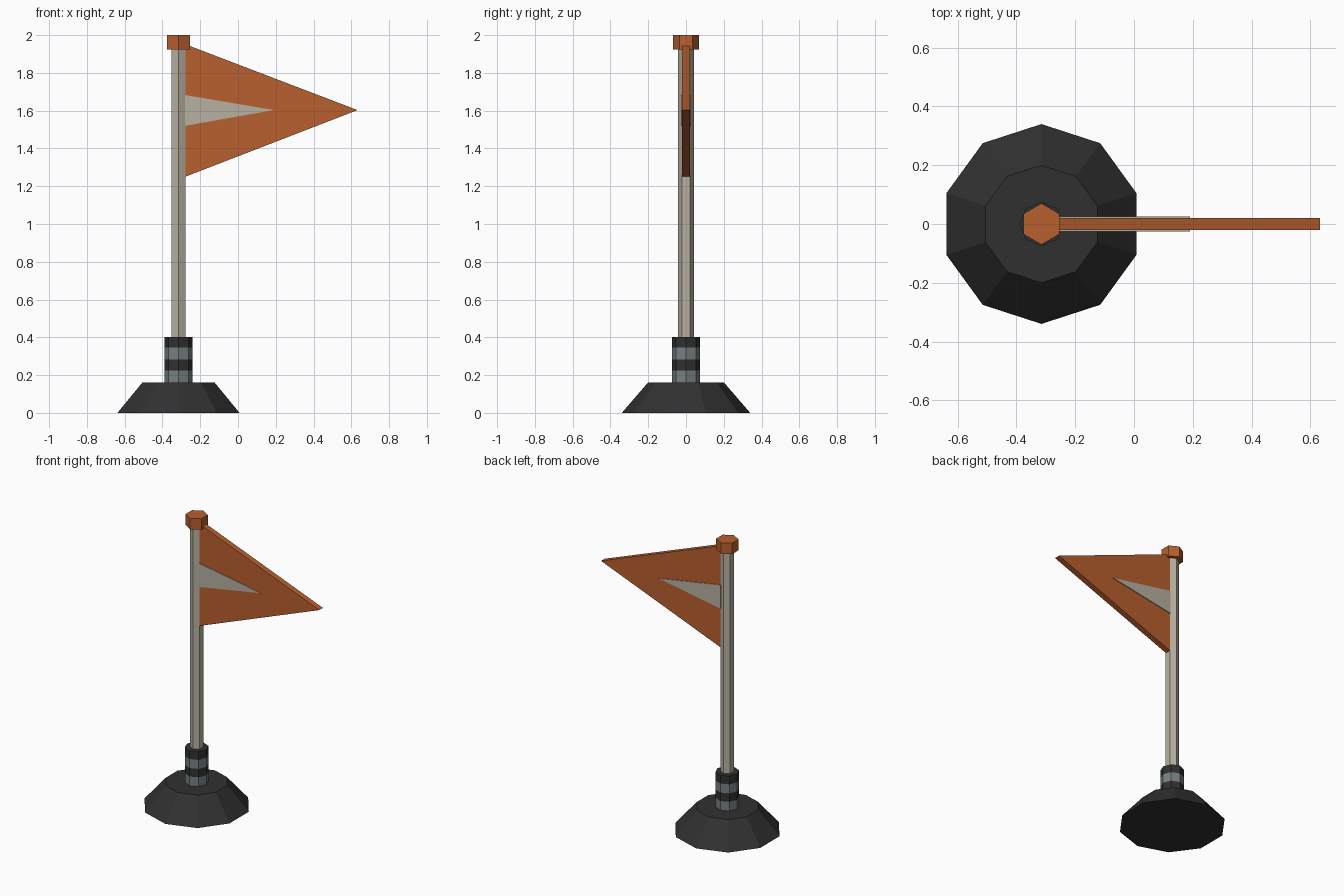
import bpy, bmesh, math

cube = bpy.data.objects.get("Cube")
if cube:
    bpy.data.objects.remove(cube, do_unlink=True)

POLE_X = -0.315


def material(name, rgb):
    m = bpy.data.materials.new(name)
    m.use_nodes = True
    m.diffuse_color = (*rgb, 1)
    m.node_tree.nodes["Principled BSDF"].inputs["Base Color"].default_value = (*rgb, 1)
    return m


orange = material("burnt orange", (0.48, 0.115, 0.028))
pale = material("pale stone", (0.48, 0.44, 0.36))
grey = material("steel grey", (0.18, 0.215, 0.223))
black = material("rubber black", (0.03, 0.03, 0.03))


def finish(name, bm, mat):
    bmesh.ops.recalc_face_normals(bm, faces=bm.faces)
    mesh = bpy.data.meshes.new(name)
    bm.to_mesh(mesh)
    bm.free()
    mesh.materials.append(mat)
    obj = bpy.data.objects.new(name, mesh)
    bpy.context.collection.objects.link(obj)
    return obj


def post(name, sides, r_low, r_high, z_low, z_high, mat):
    """Flat-sided upright cylinder or cone with a corner facing the back."""
    bm = bmesh.new()
    bmesh.ops.create_cone(bm, cap_ends=True, segments=sides, radius1=r_low,
                          radius2=r_high, depth=z_high - z_low)
    # Put the first corner on the +y axis whatever the side count
    first = max(bm.verts, key=lambda v: v.co.y).co
    turn = math.pi / 2 - math.atan2(first.y, first.x)
    c, s = math.cos(turn), math.sin(turn)
    for v in bm.verts:
        x, y, z = v.co
        v.co = (c * x - s * y + POLE_X, s * x + c * y, z + (z_low + z_high) / 2)
    return finish(name, bm, mat)


def pennant(name, x_tip, z_low, z_high, half_thick, mat):
    """Triangular plate pointing to +x."""
    bm = bmesh.new()
    outline = [(-0.28, z_low), (x_tip, 1.603), (-0.28, z_high)]
    front = [bm.verts.new((x, -half_thick, z)) for x, z in outline]
    back = [bm.verts.new((x, half_thick, z)) for x, z in outline]
    bm.faces.new(front)
    bm.faces.new(back[::-1])
    for i in range(3):
        j = (i + 1) % 3
        bm.faces.new((front[i], back[i], back[j], front[j]))
    return finish(name, bm, mat)


# Weighted foot
post("base", 10, 0.34, 0.2, 0, 0.162, black)

# Collar of alternating bands
levels = [0.162, 0.225, 0.283, 0.345, 0.402]
for i in range(4):
    post(f"collar_band_{i + 1}", 8, 0.075, 0.075, levels[i], levels[i + 1],
         black if i % 2 else grey)

# Pole and its cap
post("pole", 6, 0.042, 0.042, 0.38, 1.99, pale)
post("pole_cap", 6, 0.07, 0.07, 1.925, 2, orange)

# Flag with an inlaid stripe showing on both sides
pennant("flag", 0.633, 1.25, 1.952, 0.02, orange)
pennant("flag_stripe", 0.19, 1.52, 1.683, 0.025, pale)
